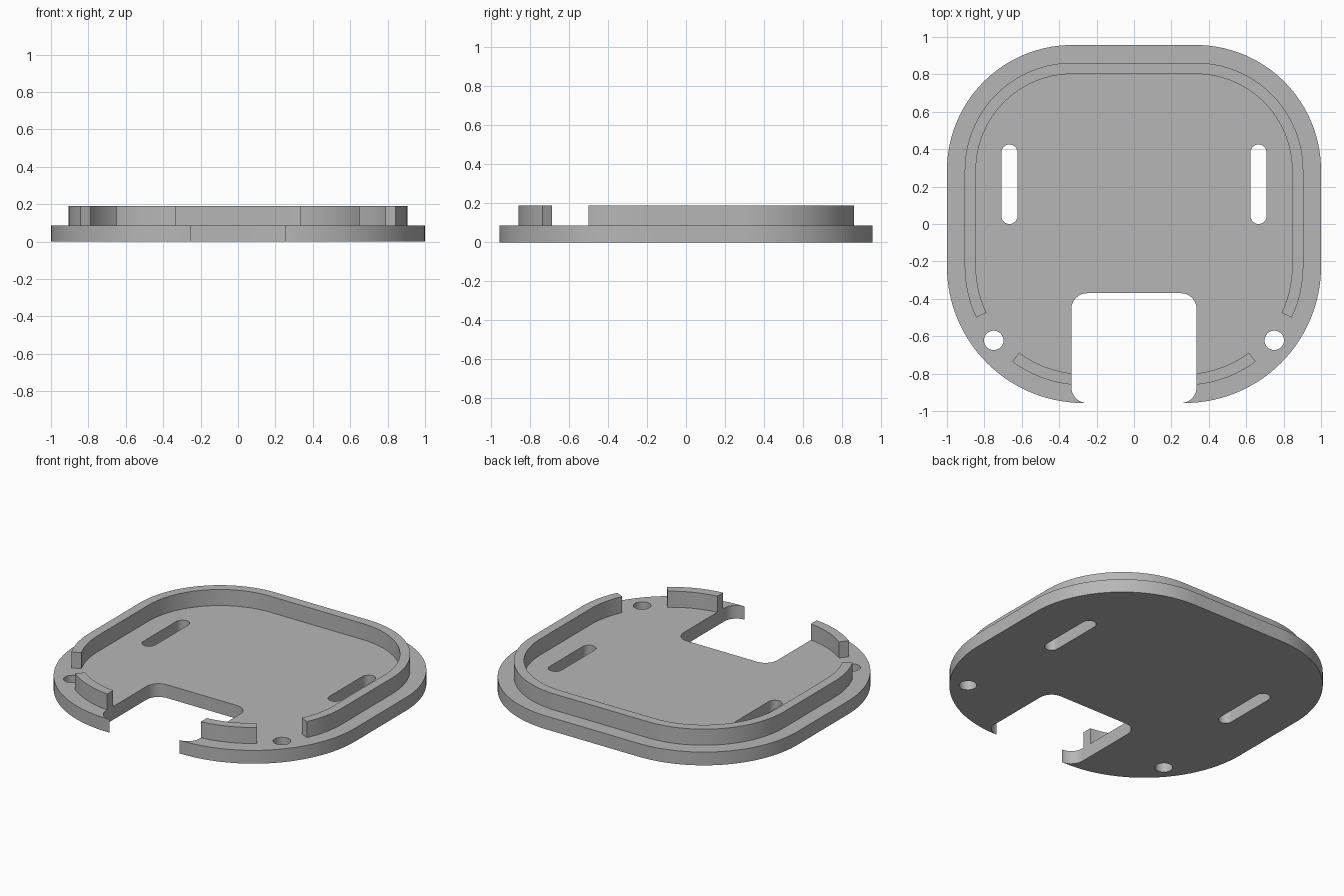
import bpy, bmesh
from math import radians, degrees, cos, sin, acos

cube = bpy.data.objects.get("Cube")
if cube:
    bpy.data.objects.remove(cube, do_unlink=True)

PLATE_TOP, WALL_TOP = 0.086, 0.19
FRONT_C, FRONT_R = (0.27, -0.227), 0.73    # front corner arcs
BACK_C, BACK_R = (0.33, 0.287), 0.67       # back corner arcs
WALL_OUT, WALL_IN = 0.095, 0.155           # wall insets from the plate edge
NOTCH_X, NOTCH_R = 0.335, 0.085

grey = bpy.data.materials.new("grey plastic")
grey.use_nodes = True
grey.diffuse_color = (0.47, 0.47, 0.47, 1)
grey.node_tree.nodes["Principled BSDF"].inputs["Base Color"].default_value = grey.diffuse_color


def arc(center, r, start, end, steps=32):
    angles = [radians(start + (end - start) * i / steps) for i in range(steps + 1)]
    return [(center[0] + r * cos(a), center[1] + r * sin(a)) for a in angles]


def mirrored(points):
    return [(-x, y) for x, y in reversed(points)]


def side_path(inset, start):
    """Right half of the outline, from the front corner to the back edge."""
    return (arc(FRONT_C, FRONT_R - inset, start, 0)
            + arc(BACK_C, BACK_R - inset, 0, 90))


def solid(name, loops, z0, z1):
    """Fill an outline (with optional holes) and raise it into a solid."""
    bm = bmesh.new()
    edges = []
    for loop in loops:
        verts = [bm.verts.new((x, y, z0)) for x, y in loop]
        edges += [bm.edges.new((v, verts[i - 1])) for i, v in enumerate(verts)]
    bmesh.ops.triangle_fill(bm, use_beauty=True, use_dissolve=False,
                            edges=edges, normal=(0, 0, 1))
    raised = bmesh.ops.extrude_face_region(bm, geom=bm.faces[:], use_keep_orig=True)
    top = [g for g in raised["geom"] if isinstance(g, bmesh.types.BMVert)]
    bmesh.ops.translate(bm, verts=top, vec=(0, 0, z1 - z0))
    bmesh.ops.recalc_face_normals(bm, faces=bm.faces[:])
    mesh = bpy.data.meshes.new(name)
    bm.to_mesh(mesh)
    bm.free()
    mesh.materials.append(grey)
    obj = bpy.data.objects.new(name, mesh)
    bpy.context.collection.objects.link(obj)
    bpy.ops.object.select_all(action="DESELECT")
    obj.select_set(True)
    bpy.context.view_layer.objects.active = obj
    bpy.ops.object.shade_smooth_by_angle(angle=radians(30))
    return obj


# Base plate outline with the rounded front notch
right = side_path(0, -90)
cx = NOTCH_X - NOTCH_R
notch_left = (arc((-cx, -0.872), NOTCH_R, -90, -180, 12)
              + arc((-cx, -0.455), NOTCH_R, 180, 90, 12))
outline = right + mirrored(right) + notch_left + mirrored(notch_left)

# Strap slots and screw holes
slot = arc((0.666, 0.382), 0.043, 0, 180, 16) + arc((0.666, 0.043), 0.043, 180, 360, 16)
hole = arc((0.75, -0.622), 0.052, 0, 360, 32)[:-1]
openings = [slot, mirrored(slot), hole, mirrored(hole)]
solid("base_plate", [outline] + openings, 0, PLATE_TOP)

# Raised wall around the back and sides
outer, inner = side_path(WALL_OUT, -25.5), side_path(WALL_IN, -25.5)
wall = outer + mirrored(outer) + mirrored(inner)[::-1] + inner[::-1]
solid("rim_wall", [wall], PLATE_TOP, WALL_TOP)


# Short wall pieces either side of the notch
def tab_edge(inset):
    r = FRONT_R - inset
    return arc(FRONT_C, r, -degrees(acos((NOTCH_X - FRONT_C[0]) / r)), -53.2, 16)


tab = tab_edge(WALL_OUT) + tab_edge(WALL_IN)[::-1]
solid("front_wall_left", [tab], PLATE_TOP, WALL_TOP)
solid("front_wall_right", [mirrored(tab)], PLATE_TOP, WALL_TOP)
